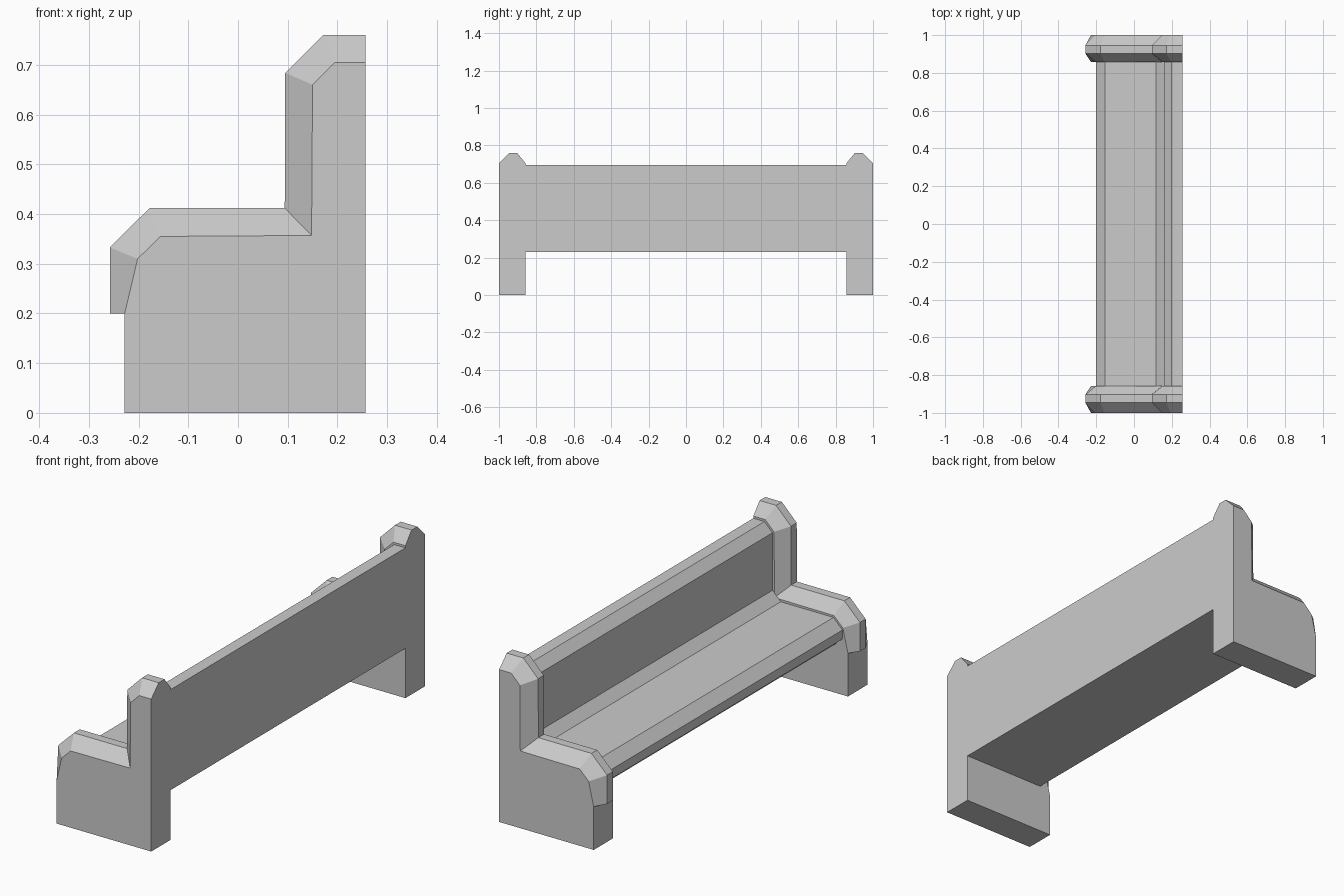
import bpy
import bmesh

if "Cube" in bpy.data.objects:
    bpy.data.objects.remove(bpy.data.objects["Cube"])


def loft(name, sections):
    """Skin a row of (y, [(x, z), ...]) outlines and cap both ends."""
    bm = bmesh.new()
    loops = [[bm.verts.new((x, y, z)) for x, z in outline] for y, outline in sections]
    n = len(loops[0])
    for a, b in zip(loops, loops[1:]):
        for i in range(n):
            j = (i + 1) % n
            bm.faces.new((a[i], a[j], b[j], b[i]))
    bm.faces.new(loops[0])
    bm.faces.new(loops[-1])
    bmesh.ops.remove_doubles(bm, verts=bm.verts, dist=0.0005)
    bmesh.ops.dissolve_limit(bm, angle_limit=0.002, verts=bm.verts, edges=bm.edges)
    bmesh.ops.recalc_face_normals(bm, faces=bm.faces)
    mesh = bpy.data.meshes.new(name)
    bm.to_mesh(mesh)
    bm.free()
    obj = bpy.data.objects.new(name, mesh)
    bpy.context.collection.objects.link(obj)
    return obj


# End panels: plain foot below, chamfered moulding swelling out above
foot = [(0.256, 0), (-0.228, 0), (-0.228, 0.2)]
side = foot + [(-0.228, 0.2), (-0.202, 0.31), (-0.156, 0.355), (0.148, 0.357),
               (0.15, 0.66), (0.195, 0.705), (0.256, 0.705)]
ridge = foot + [(-0.258, 0.2), (-0.258, 0.333), (-0.178, 0.412), (0.094, 0.412),
                (0.095, 0.684), (0.171, 0.76), (0.256, 0.76)]
for name, s in (("near_end_panel", -1), ("far_end_panel", 1)):
    loft(name, [(s * 1.0, side), (s * 0.945, ridge), (s * 0.903, ridge), (s * 0.858, side)])

# Seat and backrest: one long extruded profile with a front lip
bench = [(0.256, 0.23), (-0.17, 0.23), (-0.17, 0.258), (-0.2, 0.258), (-0.2, 0.3),
         (-0.154, 0.346), (0.116, 0.346), (0.158, 0.388), (0.158, 0.654),
         (0.199, 0.695), (0.256, 0.695)]
loft("seat_and_backrest", [(-0.858, bench), (0.858, bench)])
